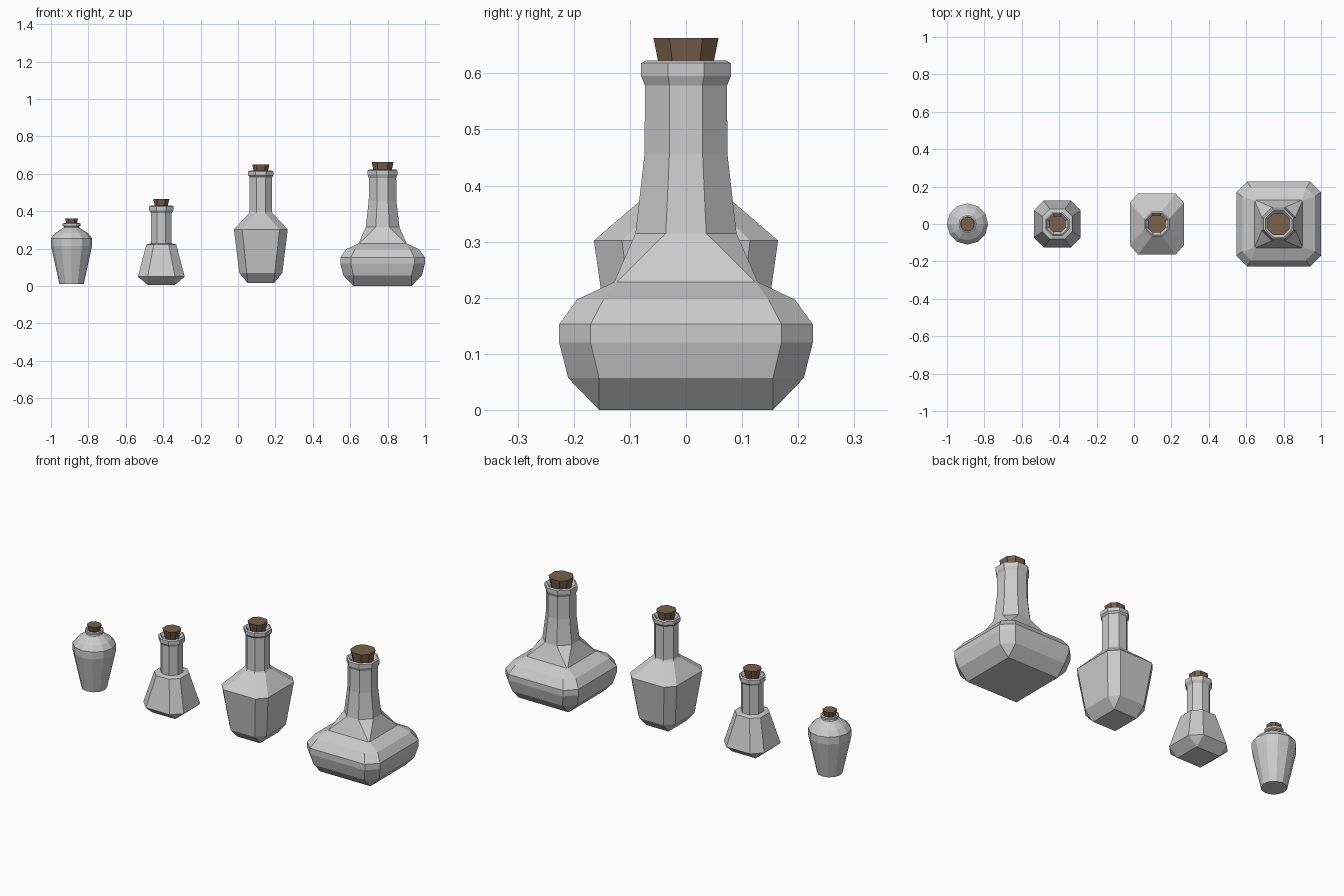
import bpy, bmesh
from math import cos, sin, tau

if "Cube" in bpy.data.objects:
    bpy.data.objects.remove(bpy.data.objects["Cube"])


def material(name, rgb):
    m = bpy.data.materials.new(name)
    m.use_nodes = True
    m.diffuse_color = (*rgb, 1)
    m.node_tree.nodes["Principled BSDF"].inputs["Base Color"].default_value = (*rgb, 1)
    return m


GLASS = material("grey glass", (0.6, 0.6, 0.6))
CORK = material("brown cork", (0.19, 0.12, 0.07))


def octagon(w, f, d=1):
    """Chamfered square: half width w, half flat f, depth factor d."""
    pts = [(w, -f), (w, f), (f, w), (-f, w), (-w, f), (-w, -f), (-f, -w), (f, -w)]
    return [(x, y * d) for x, y in pts]


def round_ring(r, sides=12):
    return [(r * cos(tau * i / sides), r * sin(tau * i / sides)) for i in range(sides)]


def loft(name, x, rings, mat):
    """Skin a stack of (z, outline) rings and close both ends."""
    bm = bmesh.new()
    loops = [[bm.verts.new((px, py, z)) for px, py in outline] for z, outline in rings]
    n = len(loops[0])
    for a, b in zip(loops, loops[1:]):
        for i in range(n):
            j = (i + 1) % n
            bm.faces.new((a[i], a[j], b[j], b[i]))
    bm.faces.new(loops[0][::-1])
    bm.faces.new(loops[-1])
    # merge the square rings' doubled corners
    bmesh.ops.remove_doubles(bm, verts=bm.verts[:], dist=0.0005)
    bmesh.ops.recalc_face_normals(bm, faces=bm.faces[:])
    me = bpy.data.meshes.new(name)
    bm.to_mesh(me)
    bm.free()
    me.materials.append(mat)
    ob = bpy.data.objects.new(name, me)
    ob.location.x = x
    bpy.context.collection.objects.link(ob)


def square_bottle(name, x, body, neck, lip, cork, depth=1):
    """body: (z, half width, half flat); neck, lip: (z, half width); cork: (z, low, high, top z)."""
    rings = [(z, octagon(w, f, depth)) for z, w, f in body]
    rings += [(z, octagon(w, w * 0.4)) for z, w in neck + lip]
    # sunken mouth under the cork
    z, w = lip[-1]
    rings += [(z - 0.02, octagon(w * 0.75, w * 0.3))]
    loft(name + "_bottle", x, rings, GLASS)
    z, low, high, top = cork
    loft(name + "_cork", x, [(z - 0.02, octagon(low, low * 0.5)),
                             (top, octagon(high, high * 0.5))], CORK)


# Round vase bottle
vase = [(0.01, 0.065), (0.215, 0.11), (0.255, 0.11), (0.283, 0.087), (0.312, 0.042),
        (0.318, 0.04), (0.322, 0.048), (0.333, 0.048), (0.336, 0.04), (0.325, 0.032)]
loft("vase_bottle", -0.89, [(z, round_ring(r)) for z, r in vase], GLASS)
loft("vase_cork", -0.89, [(0.32, octagon(0.024, 0.012)), (0.36, octagon(0.034, 0.017))], CORK)

# Conical flask
square_bottle("flask", -0.41,
              [(0.005, 0.072, 0.072), (0.05, 0.125, 0.073), (0.222, 0.08, 0.04)],
              [(0.228, 0.055), (0.39, 0.055)],
              [(0.405, 0.065), (0.425, 0.065), (0.43, 0.057)],
              (0.43, 0.03, 0.043, 0.465))

# Tall tapered decanter, deeper than wide
square_bottle("decanter", 0.122,
              [(0.015, 0.07, 0.07), (0.07, 0.115, 0.075), (0.302, 0.144, 0.1)],
              [(0.388, 0.064), (0.395, 0.06), (0.582, 0.06)],
              [(0.592, 0.068), (0.612, 0.068), (0.617, 0.06)],
              (0.617, 0.034, 0.046, 0.65), 1.14)

# Wide squat bottle with a flared neck
square_bottle("squat", 0.773,
              [(0, 0.155, 0.155), (0.057, 0.21, 0.155), (0.12, 0.226, 0.17),
               (0.153, 0.226, 0.17), (0.197, 0.194, 0.147), (0.228, 0.128, 0.124)],
              [(0.315, 0.09), (0.455, 0.074), (0.578, 0.073)],
              [(0.595, 0.08), (0.618, 0.08), (0.623, 0.071)],
              (0.623, 0.046, 0.058, 0.663))
